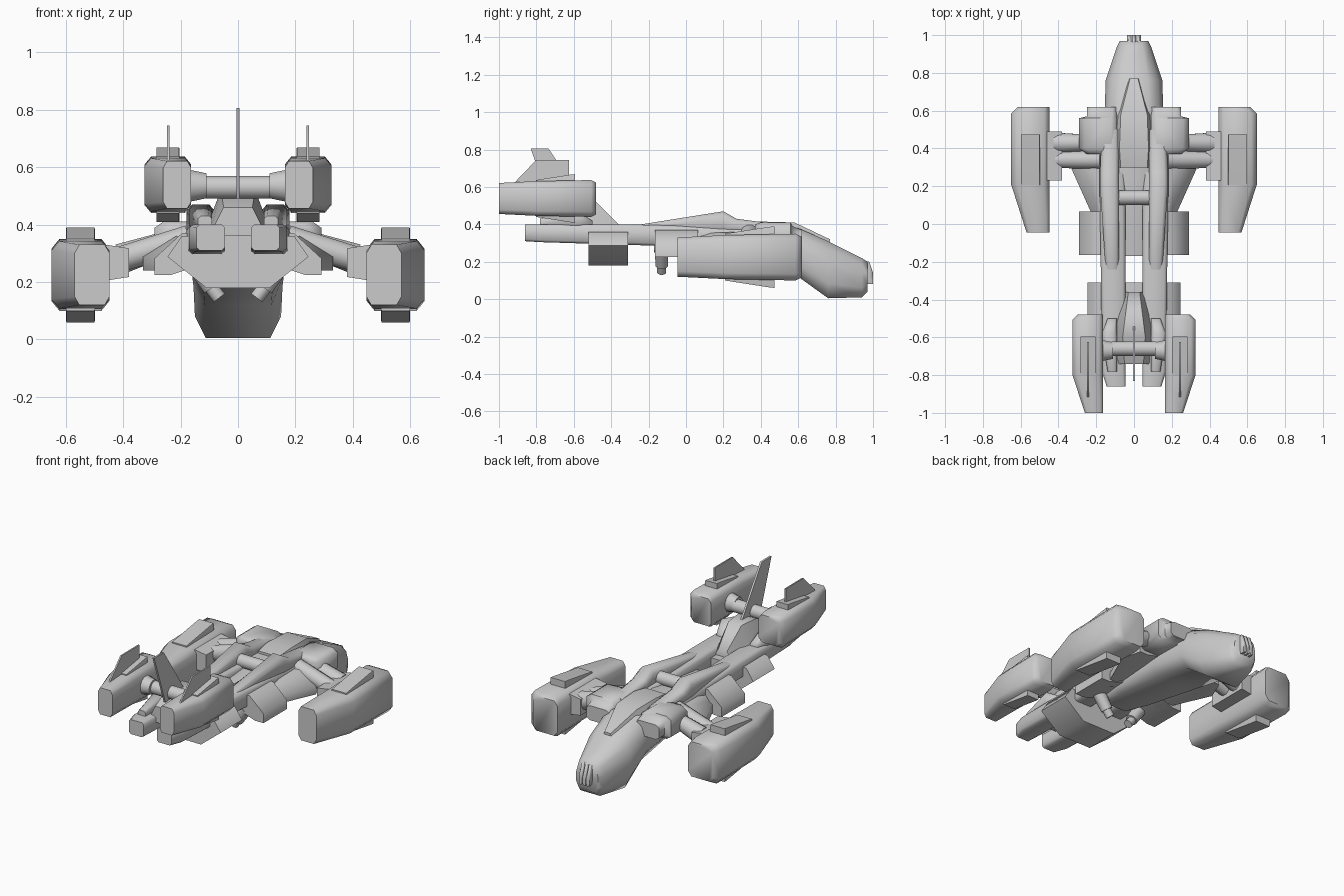
import bpy, bmesh, math
from mathutils import Vector

cube = bpy.data.objects.get("Cube")
if cube:
    bpy.data.objects.remove(cube, do_unlink=True)

colour = (.6, .6, .6, 1)
grey = bpy.data.materials.new("hull_grey")
grey.use_nodes = True
grey.diffuse_color = colour
grey.node_tree.nodes["Principled BSDF"].inputs["Base Color"].default_value = colour


def skin(name, rings, mirror=False):
    """Join rings of points into a closed, smooth shaded solid."""
    bm = bmesh.new()
    loops = [[bm.verts.new(point) for point in ring] for ring in rings]
    count = len(loops[0])
    for near, far in zip(loops, loops[1:]):
        for i in range(count):
            j = (i + 1) % count
            bm.faces.new((near[i], near[j], far[j], far[i]))
    bm.faces.new(loops[0])
    bm.faces.new(loops[-1])
    bmesh.ops.recalc_face_normals(bm, faces=bm.faces)
    mesh = bpy.data.meshes.new(name)
    bm.to_mesh(mesh)
    bm.free()
    mesh.materials.append(grey)
    part = bpy.data.objects.new(name, mesh)
    bpy.context.collection.objects.link(part)
    if mirror:
        part.modifiers.new("Mirror", "MIRROR").use_mirror_merge = False
    bpy.ops.object.select_all(action="DESELECT")
    part.select_set(True)
    bpy.context.view_layer.objects.active = part
    bpy.ops.object.shade_smooth_by_angle(angle=math.radians(60))


def cut_box(cut):
    """Unit square outline with its corners cut."""
    rest = 1 - cut
    return [(cut, 0), (rest, 0), (1, cut), (1, rest),
            (rest, 1), (cut, 1), (0, rest), (0, cut)]


def symmetric(*half):
    """Unit outline from its right half, listed top to bottom."""
    right = [((1 + u) / 2, v) for u, v in half]
    return right + [(1 - u, v) for u, v in reversed(right)]


def loft(name, outline, *stations, inner=None):
    """Stations are (y, width, low, high); with an inner edge the part is a mirrored pair,
    otherwise it is centred and the width is a half width."""
    rings = []
    for y, width, low, high in stations:
        left, span = (-width, 2 * width) if inner is None else (inner, width)
        rings.append([(left + span * u, y, low + (high - low) * v) for u, v in outline])
    skin(name, rings, mirror=inner is not None)


def rod(name, start, end, start_radius, end_radius, mirror=True):
    start, end = Vector(start), Vector(end)
    turn = (end - start).to_track_quat("Z", "Y")
    sides = 12
    angles = [math.tau * (i + .5) / sides for i in range(sides)]
    skin(name, [[centre + turn @ Vector((radius * math.cos(a), radius * math.sin(a), 0))
                 for a in angles]
                for centre, radius in ((start, start_radius), (end, end_radius))], mirror)


def fin(name, x, thickness, outline, mirror=False):
    """Upright plate from a (y, z) outline."""
    skin(name, [[(x + side * thickness / 2, y, z) for y, z in outline]
                for side in (-1, 1)], mirror)


def pod(name, inner, width, low, high, back, front):
    """Engine pod narrowing on its outer side at the back, with wedge panels above and below."""
    length, height = front - back, high - low
    nose = width / 6
    loft(name, cut_box(.14),
         (back, width * .6, low + height * .08, high - height * .08),
         (back + length * .38, width, low + height * .03, high - height * .03),
         (front - nose, width, low, high),
         (front, width - nose, low + nose / 2, high - nose / 2), inner=inner)
    bulge = height * .16
    panel_back, panel_front = back + length * .38, back + length * .78
    loft(name + "_panel", cut_box(.02),
         (panel_back, width / 2, low, high),
         (panel_front - nose, width / 2, low - bulge * .9, high + bulge * .9),
         (panel_front, width / 2, low - bulge, high + bulge), inner=inner + width / 4)


# Fuselage, nose at +y
rounded = symmetric((.5, 1), (.85, .85), (1, .6), (1, .25), (.75, 0))
loft("fuselage", rounded,
     (-.17, .1, .25, .34), (0, .13, .22, .36), (.35, .16, .17, .39),
     (.6, .155, .12, .38), (.76, .15, .005, .31), (.94, .09, .01, .22), (.97, .075, .04, .2))
ridge = symmetric((.7, 1), (1, 0))
loft("canopy", ridge, (.3, .1, .35, .4), (.4, .11, .35, .415), (.58, .1, .34, .41),
     (.77, .03, .27, .32))

# Nose guns
for x in (-.036, -.011, .014):
    barrel = [(x + .022 * u, v) for u, v in cut_box(.2)]
    skin("nose_gun", [[(px, y, .08 + height * v) for px, v in barrel]
                      for y, height in ((.94, .13), (.98, .12), (1, .06))])

# Shoulders, wing roots and side boxes
loft("shoulder", cut_box(.15), (.37, .16, .28, .4), (.4, .2, .27, .41), (.56, .2, .27, .41),
     (.57, .16, .28, .39), (.62, .16, .28, .37), inner=.09)
droop = [(0, .3), (.7, 0), (1, 0), (1, .4), (.5, 1), (0, 1)]
loft("wing_root", droop, (0, .1, .24, .35), (.29, .23, .24, .36), (.4, .19, .25, .36), inner=.1)
loft("side_box", droop, (-.165, .19, .225, .37), (.065, .19, .225, .37), inner=.1)

# Wing arms, braces and collars
rod("wing_arm", (.17, .34, .35), (.41, .34, .28), .05, .045)
rod("wing_brace", (.26, .43, .33), (.41, .43, .28), .045, .055)
flare = [(0, .1), (1, 0), (1, 1), (0, .9)]
loft("wing_collar", flare, (.23, .08, .205, .33), (.49, .08, .205, .33), inner=.38)

# Engine pods
pod("front_pod", .447, .203, .1, .35, -.045, .62)
pod("rear_pod", .163, .162, .44, .637, -1, -.48)
fin("rear_pod_fin", .243, .009,
    [(-.92, .62), (-.8, .745), (-.625, .745), (-.625, .62)], mirror=True)

# Twin tail booms and their fairings
loft("tail_boom", cut_box(.12), (-.86, .1, .31, .4), (-.78, .125, .305, .4),
     (-.3, .13, .29, .4), (.4, .14, .27, .38), inner=.045)
loft("boom_fairing", cut_box(.2), (-.24, .07, .35, .4), (.2, .1, .35, .47),
     (.27, .1, .35, .43), (.5, .09, .34, .4), inner=.08)
rod("boom_crossbar", (-.11, .14, .4), (.11, .14, .4), .04, .04, mirror=False)

# Rear belly block and belly guns
keel = symmetric((.8, 1), (1, .6), (.45, 0))
loft("rear_belly", keel, (-.52, .245, .18, .36), (-.31, .245, .18, .36))
rod("belly_gun", (.15, -.13, .27), (.09, -.13, .18), .038, .034)
rod("belly_gun_tip", (.1, -.13, .19), (.065, -.13, .145), .025, .025)

# Tail pylon, crossbar and centre fin
loft("tail_pylon", symmetric((.5, 1), (1, 0)), (-.74, .1, .36, .46), (-.6, .12, .36, .52),
     (-.48, .09, .36, .52), (-.36, .06, .35, .4))
loft("pylon_foot", cut_box(.2), (-.78, .05, .38, .43), (-.58, .08, .38, .47),
     (-.5, .05, .38, .42), inner=.09)
rod("tail_crossbar", (-.12, -.66, .53), (.12, -.66, .53), .04, .04, mirror=False)
rod("tail_collar", (.11, -.67, .535), (.18, -.67, .535), .045, .06)
fin("centre_fin", 0, .012, [(-.72, .49), (-.83, .805), (-.735, .805), (-.53, .5)])
